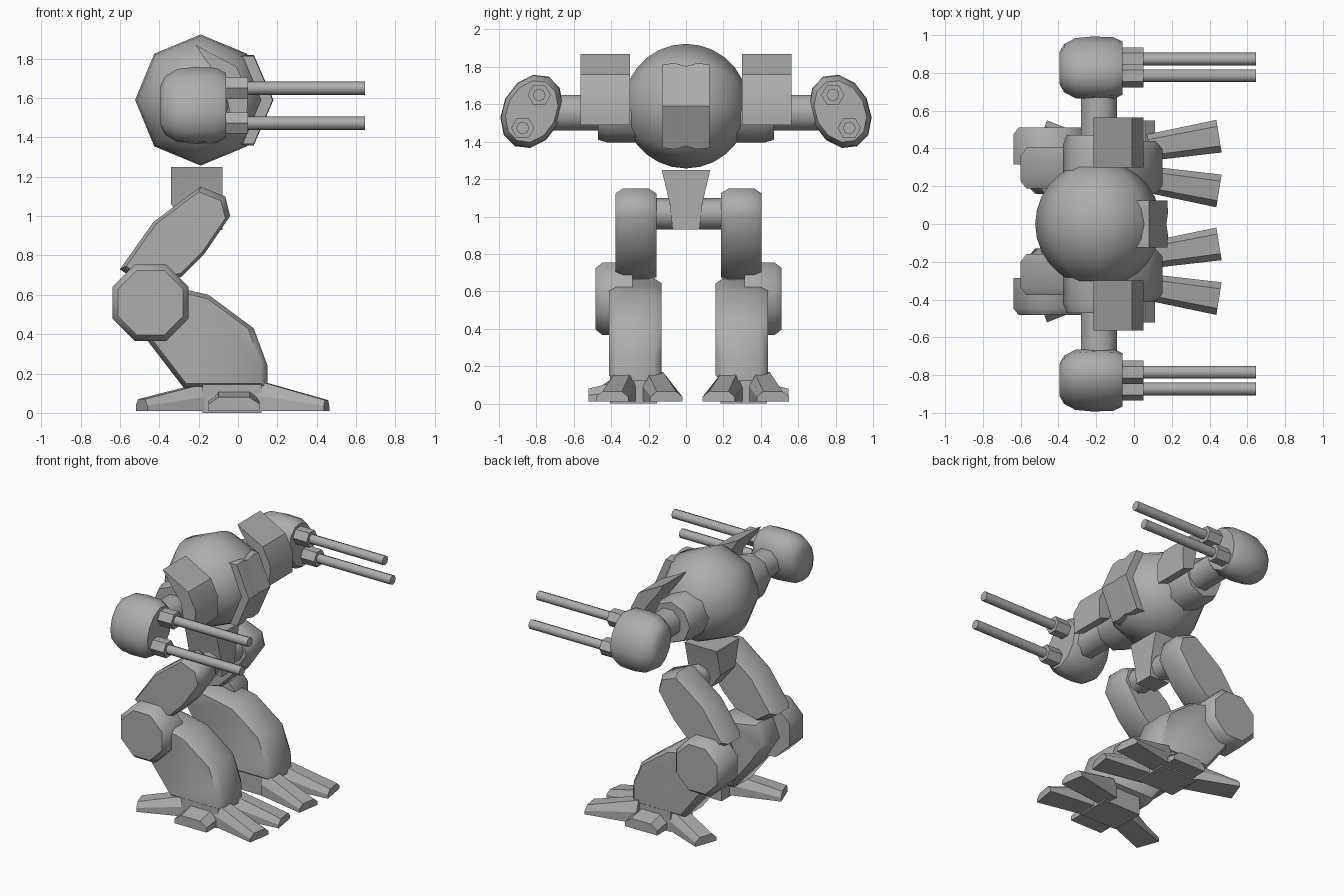
import bpy, bmesh, math
from mathutils import Matrix

cube = bpy.data.objects.get("Cube")
if cube:
    bpy.data.objects.remove(cube, do_unlink=True)

GREY = (0.42, 0.42, 0.42, 1)
metal = bpy.data.materials.new("plain grey")
metal.use_nodes = True
metal.diffuse_color = GREY
metal.node_tree.nodes["Principled BSDF"].inputs["Base Color"].default_value = GREY


def finish(name, bm, angle=50):
    bmesh.ops.recalc_face_normals(bm, faces=bm.faces)
    mesh = bpy.data.meshes.new(name)
    bm.to_mesh(mesh)
    bm.free()
    mesh.materials.append(metal)
    obj = bpy.data.objects.new(name, mesh)
    bpy.context.collection.objects.link(obj)
    bpy.ops.object.select_all(action='DESELECT')
    obj.select_set(True)
    bpy.context.view_layer.objects.active = obj
    bpy.ops.object.shade_smooth_by_angle(angle=math.radians(angle))


def loft(name, sections, side=1, shift=0, angle=50):
    """Skin a list of equal point loops, cap the ends, place on one side in y."""
    bm = bmesh.new()
    rings = [[bm.verts.new((x, side * y + shift, z)) for x, y, z in s] for s in sections]
    n = len(rings[0])
    for a, b in zip(rings, rings[1:]):
        for i in range(n):
            j = (i + 1) % n
            bm.faces.new((a[i], a[j], b[j], b[i]))
    bm.faces.new(rings[0])
    bm.faces.new(rings[-1])
    finish(name, bm, angle)


def slab(name, profile, cuts, side=1, shift=0, angle=50):
    """Extrude an xz profile along y; cuts are (y, scale about the middle)."""
    cx = sum(p[0] for p in profile) / len(profile)
    cz = sum(p[1] for p in profile) / len(profile)
    loft(name, [[(cx + (x - cx) * k, y, cz + (z - cz) * k) for x, z in profile]
                for y, k in cuts], side, shift, angle)


def circle(cx, cz, r, n, turn=0.0):
    steps = [math.tau * (i + turn) / n for i in range(n)]
    return [(cx + r * math.cos(t), cz + r * math.sin(t)) for t in steps]


def rounded(y0, y1, k=0.9, d=0.04):
    return [(y0, k), (y0 + d, 1), (y1 - d, 1), (y1, k)]


def tube(name, x0, x1, y, z, r, n, side):
    loft(name, [[(x, y + a, z + b) for a, b in circle(0, 0, r, n)] for x in (x0, x1)], side)


def toe(name, root, tip, widths, heights, side, shift):
    """Wedge with a narrower top, running from root to tip on the ground."""
    dx, dy = tip[0] - root[0], tip[1] - root[1]
    length = math.hypot(dx, dy)
    nx, ny = -dy / length, dx / length
    loops = []
    for (x, y), w, h in zip((root, tip), widths, heights):
        shape = [(-0.5, 0.01), (0.5, 0.01), (0.5, h * 0.55), (0.3, h), (-0.3, h), (-0.5, h * 0.55)]
        loops.append([(x + nx * w * u, y + ny * w * u, z) for u, z in shape])
    loft(name, loops, side, shift, 30)


# Round hull, with its poles to the sides
bm = bmesh.new()
bmesh.ops.create_uvsphere(bm, u_segments=8, v_segments=14, radius=0.333)
bm.transform(Matrix.Translation((-0.19, 0, 1.59)) @ Matrix.Rotation(math.pi / 2, 4, 'X'))
finish("hull", bm)

# Nose window frame with a shallow centre groove
nose = [(-0.02, 1.82), (0.08, 1.82), (0.18, 1.59), (0.08, 1.36), (-0.02, 1.36)]
slab("nose_panel", nose, [(-0.125, 0.97), (-0.06, 1), (0, 0.93), (0.06, 1), (0.125, 0.97)], angle=35)

# Pelvis, narrowing downwards, and the hip axle
loft("pelvis", [[(x0, -w, z), (x1, -w, z), (x1, w, z), (x0, w, z)] for x0, x1, w, z in
                ((-0.34, -0.08, 0.13, 1.25), (-0.34, -0.08, 0.085, 1.06), (-0.24, -0.08, 0.072, 0.93))],
     angle=30)
slab("hip_axle", circle(-0.17, 1.015, 0.085, 8), [(-0.22, 1), (0.22, 1)])

shield = [(-0.215, 1.87), (-0.01, 1.76), (0.05, 1.64), (0.045, 1.49), (-0.04, 1.52),
          (-0.07, 1.67), (-0.17, 1.8)]
thigh = [(-0.19, 1.15), (-0.065, 1.1), (-0.04, 1.0), (-0.17, 0.81), (-0.29, 0.69),
         (-0.48, 0.65), (-0.6, 0.73), (-0.43, 0.97)]
shin = [(-0.5, 0.67), (-0.28, 0.63), (-0.15, 0.6), (0.08, 0.43), (0.15, 0.24), (0.15, 0.12),
        (-0.27, 0.12), (-0.455, 0.36), (-0.56, 0.52)]

for side, word in ((1, "left_"), (-1, "right_")):
    # Shoulder and arm
    slab(word + "shoulder", circle(-0.21, 1.56, 0.165, 8), [(0.25, 1), (0.42, 1), (0.47, 0.9)], side)
    slab(word + "shoulder_shield", shield, [(0.3, 1), (0.565, 1)], side, angle=30)
    slab(word + "upper_arm", circle(-0.185, 1.555, 0.103, 8, 0.5), [(0.42, 1), (0.75, 1)], side)

    # Tilted gun pod, rounded at the rear
    lean = math.radians(26)
    pod = []
    for x, k in ((-0.395, 0.5), (-0.37, 0.76), (-0.31, 0.95), (-0.22, 1), (-0.11, 0.98), (-0.06, 0.84)):
        pod.append([(x, 0.825 + k * (0.157 * u * math.cos(lean) - 0.207 * v * math.sin(lean)),
                     1.562 + k * (0.157 * u * math.sin(lean) + 0.207 * v * math.cos(lean)))
                    for u, v in circle(0, 0, 1, 12)])
    loft(word + "gun_pod", pod, side)

    # Twin barrels in six-sided sockets
    for level, y, z in (("upper_", 0.785, 1.65), ("lower_", 0.873, 1.473)):
        tube(word + level + "socket", -0.1, 0.05, y, z, 0.062, 6, side)
        tube(word + level + "barrel", 0.0, 0.645, y, z, 0.034, 8, side)

    # Leg
    shift = 0.014
    slab(word + "thigh", thigh, rounded(0.173, 0.39), side, shift)
    slab(word + "shin", shin, rounded(0.145, 0.425), side, shift)
    slab(word + "knee", circle(-0.445, 0.56, 0.21, 8, 0.5), [(0.3, 1), (0.46, 1), (0.497, 0.85)], side, shift)

    # Foot: two front toes, one outer block, one splayed rear toe
    for part, way in (("outer", 1), ("inner", -1)):
        toe(word + part + "_front_toe", (0.08, 0.285 + way * 0.085), (0.45, 0.285 + way * 0.145),
            (0.14, 0.175), (0.17, 0.065), side, 0.035)
    toe(word + "side_toe", (-0.02, 0.24), (-0.02, 0.535), (0.26, 0.26), (0.15, 0.08), side, shift)
    toe(word + "rear_toe", (-0.12, 0.32), (-0.49, 0.455), (0.15, 0.17), (0.165, 0.07), side, shift)
    slab(word + "foot_base", [(-0.18, 0), (0.12, 0), (0.12, 0.15), (-0.18, 0.15)],
         [(0.17, 1), (0.42, 1)], side, shift)
